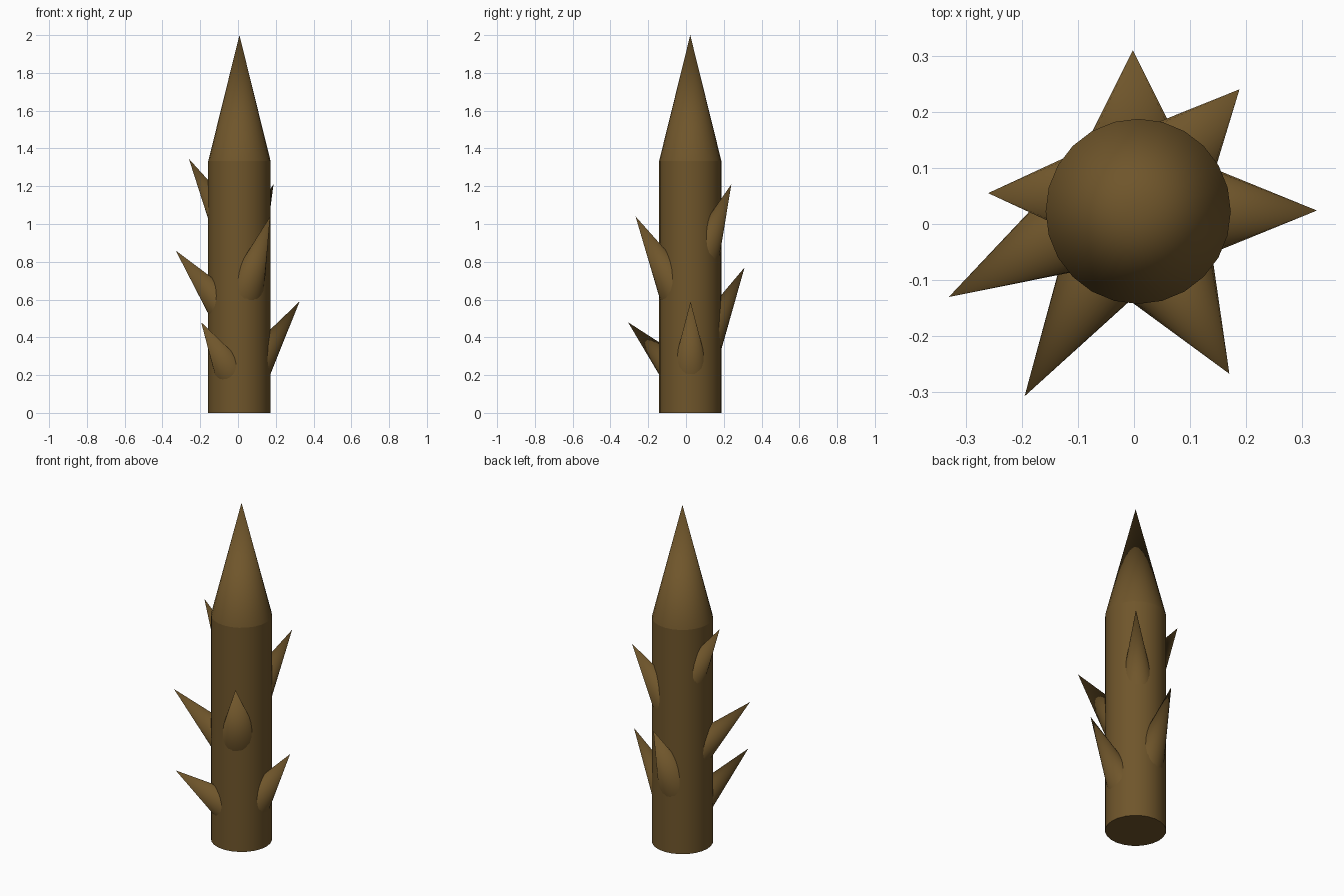
import bpy, math
from mathutils import Vector

if "Cube" in bpy.data.objects:
    bpy.data.objects.remove(bpy.data.objects["Cube"])

wood = bpy.data.materials.new("brown_wood")
wood.diffuse_color = (0.16, 0.092, 0.024, 1)
wood.use_nodes = True
wood.node_tree.nodes["Principled BSDF"].inputs["Base Color"].default_value = wood.diffuse_color

CX, CY, R = 0.0075, 0.0225, 0.165   # trunk axis and radius
SEAM = 1.333                        # where the pointed top starts


def finish(name):
    ob = bpy.context.object
    ob.name = name
    ob.data.materials.append(wood)
    bpy.ops.object.shade_smooth_by_angle(angle=math.radians(35))
    return ob


# Trunk and pointed top
bpy.ops.mesh.primitive_cylinder_add(vertices=24, radius=R, depth=SEAM,
                                    location=(CX, CY, SEAM / 2))
finish("trunk")
bpy.ops.mesh.primitive_cone_add(vertices=24, radius1=R, depth=2 - SEAM,
                                location=(CX, CY, (2 + SEAM) / 2))
finish("pointed_top")

# Thorns: tip position, compass angle and upward tilt in degrees
thorns = [
    ((0.326, 0.024, 0.59), 0, 56),
    ((0.188, 0.240, 1.21), 47.5, 61),
    ((-0.002, 0.310, 0.77), 90, 62),
    ((-0.260, 0.055, 1.345), 180, 60),
    ((-0.330, -0.130, 0.86), 209, 46),
    ((-0.195, -0.307, 0.48), 238.5, 41.5),
    ((0.170, -0.267, 1.04), 301, 57),
]
LENGTH = 0.5
for i, (tip, azimuth, tilt) in enumerate(thorns, 1):
    a, e = math.radians(azimuth), math.radians(tilt)
    axis = Vector((math.cos(e) * math.cos(a), math.cos(e) * math.sin(a), math.sin(e)))
    bpy.ops.mesh.primitive_cone_add(vertices=24, radius1=LENGTH * 0.216, depth=LENGTH,
                                    location=Vector(tip) - axis * LENGTH / 2,
                                    rotation=(0, math.pi / 2 - e, a))
    finish(f"thorn_{i}")
